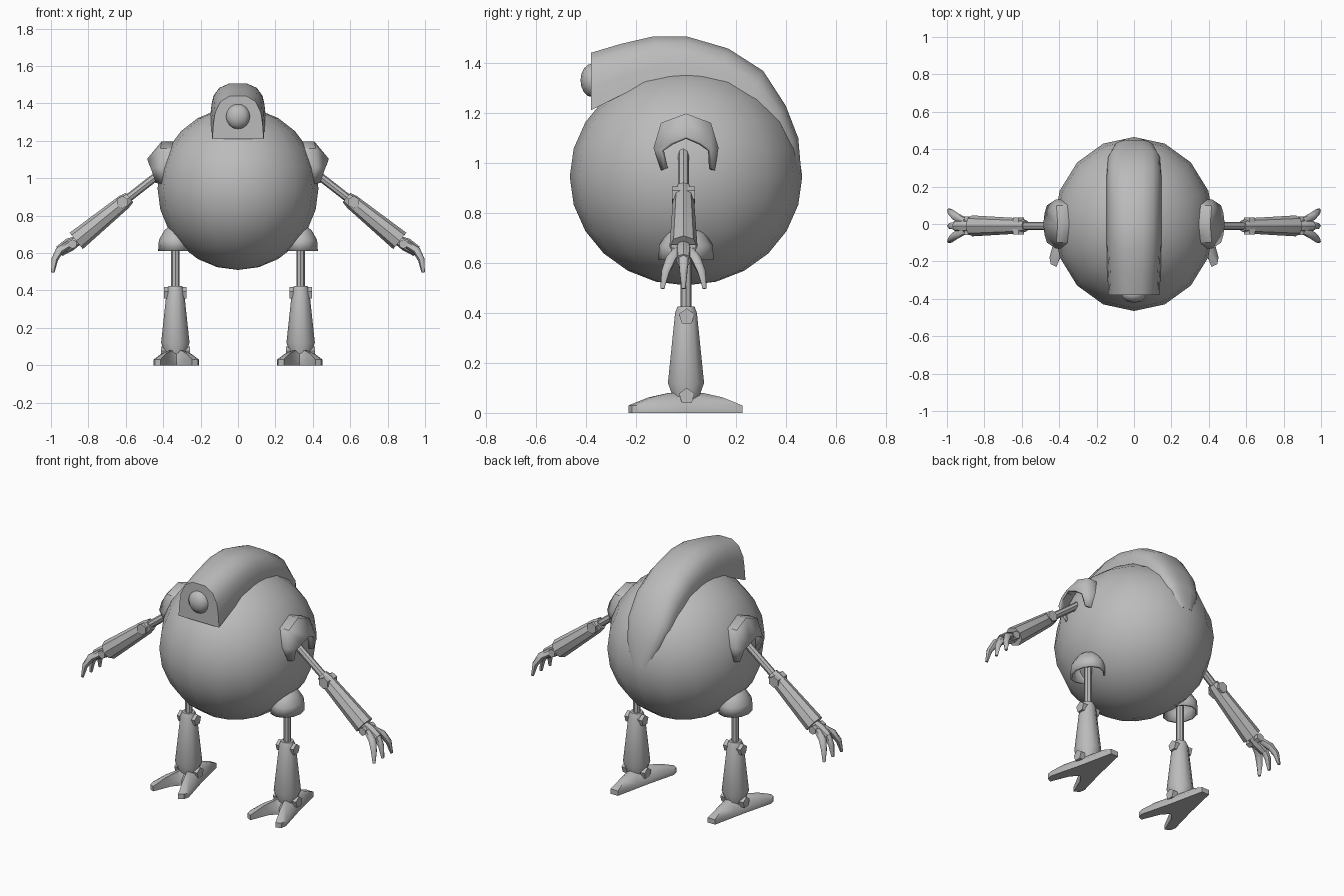
import bpy, bmesh, math
from mathutils import Vector

cube = bpy.data.objects.get("Cube")
if cube:
    bpy.data.objects.remove(cube, do_unlink=True)

grey = bpy.data.materials.new("plain grey")
grey.use_nodes = True
grey.diffuse_color = (0.5, 0.5, 0.5, 1)
grey.node_tree.nodes["Principled BSDF"].inputs["Base Color"].default_value = (0.5, 0.5, 0.5, 1)


def finish(name, bm, angle=40):
    bmesh.ops.recalc_face_normals(bm, faces=bm.faces)
    mesh = bpy.data.meshes.new(name)
    bm.to_mesh(mesh)
    bm.free()
    mesh.materials.append(grey)
    obj = bpy.data.objects.new(name, mesh)
    bpy.context.collection.objects.link(obj)
    bpy.ops.object.select_all(action="DESELECT")
    obj.select_set(True)
    bpy.context.view_layer.objects.active = obj
    bpy.ops.object.shade_smooth_by_angle(angle=math.radians(angle))
    return obj


def loft(name, rings, closed=True, caps=(True, True), angle=40):
    bm = bmesh.new()
    rows = [[bm.verts.new(p) for p in ring] for ring in rings]
    n = len(rows[0])
    for a, b in zip(rows, rows[1:]):
        for i in range(n if closed else n - 1):
            j = (i + 1) % n
            bm.faces.new((a[i], a[j], b[j], b[i]))
    for row, cap in zip((rows[0], rows[-1]), caps):
        if cap:
            bm.faces.new(row)
    return finish(name, bm, angle)


def tube(name, path, sides=8, angle=40):
    """Round tube through (x, y, z, radius) points."""
    pts = [Vector(p[:3]) for p in path]
    rings = []
    for i, p in enumerate(pts):
        d = (pts[min(i + 1, len(pts) - 1)] - pts[max(i - 1, 0)]).normalized()
        u = d.cross(Vector((0, 1, 0)) if abs(d.y) < 0.9 else Vector((1, 0, 0))).normalized()
        v = d.cross(u)
        turns = [2 * math.pi * k / sides for k in range(sides)]
        rings.append([p + path[i][3] * (u * math.cos(t) + v * math.sin(t)) for t in turns])
    return loft(name, rings, angle=angle)


def ball(name, centre, radii, segments, rings):
    bm = bmesh.new()
    bmesh.ops.create_uvsphere(bm, u_segments=segments, v_segments=rings, radius=1)
    for v in bm.verts:
        v.co = Vector([c + r * a for c, r, a in zip(centre, radii, v.co)])
    return finish(name, bm, 60)


def solidify(obj, thickness):
    mod = obj.modifiers.new("thickness", "SOLIDIFY")
    mod.thickness = thickness
    mod.offset = -1


# Round body
ball("body", (0, 0, 0.945), (0.43, 0.465, 0.435), 16, 12)

# Crest over the head: top y, z, base y, z, half width
crest = [(-0.38, 1.445, -0.38, 1.21, 0.125), (-0.26, 1.48, -0.24, 1.28, 0.13),
         (-0.13, 1.51, -0.1, 1.32, 0.135), (0, 1.51, 0, 1.33, 0.135),
         (0.17, 1.46, 0.13, 1.32, 0.135), (0.31, 1.37, 0.25, 1.26, 0.135),
         (0.4, 1.23, 0.34, 1.17, 0.13), (0.45, 1.1, 0.4, 1.07, 0.1),
         (0.462, 0.96, 0.42, 0.95, 0.05)]
half = [(1.1, 0), (1.05, 0.35), (0.98, 0.6), (0.75, 0.85), (0.35, 0.98)]
arch = half + [(-x, h) for x, h in reversed(half)]
loft("head_crest", [[(w * x, by + (ty - by) * h, bz + (tz - bz) * h) for x, h in arch]
                    for ty, tz, by, bz, w in crest], angle=50)
ball("eye", (0, -0.375, 1.33), (0.067, 0.047, 0.067), 10, 8)

for side, s in (("left", 1), ("right", -1)):
    # Shoulder hood, open outward and down
    rim = [(0.44, -0.085, 0.975), (0.465, -0.1, 1.05), (0.485, 0, 1.105),
           (0.465, 0.1, 1.05), (0.44, 0.105, 0.975)]
    brim = [(0.41, -0.1, 0.97), (0.42, -0.13, 1.06), (0.415, -0.1, 1.16),
            (0.408, 0, 1.197), (0.415, 0.1, 1.16), (0.42, 0.13, 1.06), (0.41, 0.115, 0.97)]
    rim = rim[:2] + [(0.478, -0.06, 1.08), rim[2], (0.478, 0.06, 1.08)] + rim[3:]
    rows = [[(s * 0.31, y, z) for x, y, z in brim]]
    rows += [[(s * x, y, z) for x, y, z in row] for row in (brim, rim)]
    solidify(loft(f"{side}_shoulder_hood", rows, False, (False, False), 50), 0.015)

    # Hip hood, open below
    levels = [(0.612, 0.092, 0.11), (0.67, 0.088, 0.108), (0.72, 0.06, 0.075), (0.75, 0.025, 0.03)]
    rows = [[(s * (0.335 + rx * math.cos(k * math.pi / 6)), ry * math.sin(k * math.pi / 6), z)
             for k in range(12)] for z, rx, ry in levels]
    solidify(loft(f"{side}_hip_hood", rows, caps=(False, True), angle=50), 0.012)

    # Arm rod, elbow, forearm and wrist
    tube(f"{side}_upper_arm", [(s * 0.38, -0.01, 1.055, 0.022), (s * 0.63, -0.01, 0.86, 0.022)])
    tube(f"{side}_elbow_pin", [(s * 0.618, -0.055, 0.872, 0.034), (s * 0.618, 0.035, 0.872, 0.034)], 6)
    tube(f"{side}_forearm", [(s * 0.58, -0.01, 0.897, 0.032), (s * 0.61, -0.01, 0.873, 0.041),
                             (s * 0.865, -0.01, 0.665, 0.056)])
    tube(f"{side}_wrist_pin", [(s * 0.885, -0.06, 0.648, 0.025), (s * 0.885, 0.04, 0.648, 0.025)], 6)

    # Hand with three curved fingers
    tube(f"{side}_palm", [(s * 0.85, -0.01, 0.672, 0.025), (s * 0.9, -0.01, 0.645, 0.036),
                          (s * 0.955, -0.01, 0.61, 0.03)])
    for label, spread in (("front", -0.085), ("middle", 0), ("back", 0.085)):
        tube(f"{side}_{label}_finger",
             [(s * 0.905, -0.01 + spread * 0.3, 0.645, 0.02),
              (s * 0.955, -0.01 + spread * 0.6, 0.613, 0.022),
              (s * 0.98, -0.01 + spread * 0.85, 0.565, 0.018),
              (s * 0.99, -0.01 + spread, 0.497, 0.009)], 6, 60)

    # Leg rod, shin, knee and ankle
    leg = s * 0.335
    tube(f"{side}_thigh", [(leg, 0, 0.7, 0.022), (leg, 0, 0.38, 0.022)])
    tube(f"{side}_shin", [(leg, 0, 0.425, 0.036), (leg, 0, 0.4, 0.046),
                          (leg, 0, 0.12, 0.076), (leg, 0, 0.035, 0.045)], 10)
    for label, z, reach in (("knee", 0.385, 0.06), ("ankle", 0.067, 0.078)):
        tube(f"{side}_{label}_pin", [(leg - reach, 0.003, z, 0.033), (leg + reach, 0.003, z, 0.033)], 5)

    # Foot with two spread toes and a heel
    edge = [(0.025, 0.225), (0.055, 0.09), (0.075, 0), (0.122, -0.18), (0.115, -0.215),
            (0.085, -0.23), (0.04, -0.12)]
    outline = edge + [(0, -0.075)] + [(-x, y) for x, y in reversed(edge)]
    rows = [[(s * 0.33 + x * k, y * k, z) for x, y in outline]
            for k, z in ((1, 0), (1, 0.03), (0.65, 0.062), (0.3, 0.08))]
    loft(f"{side}_foot", rows, angle=45)
